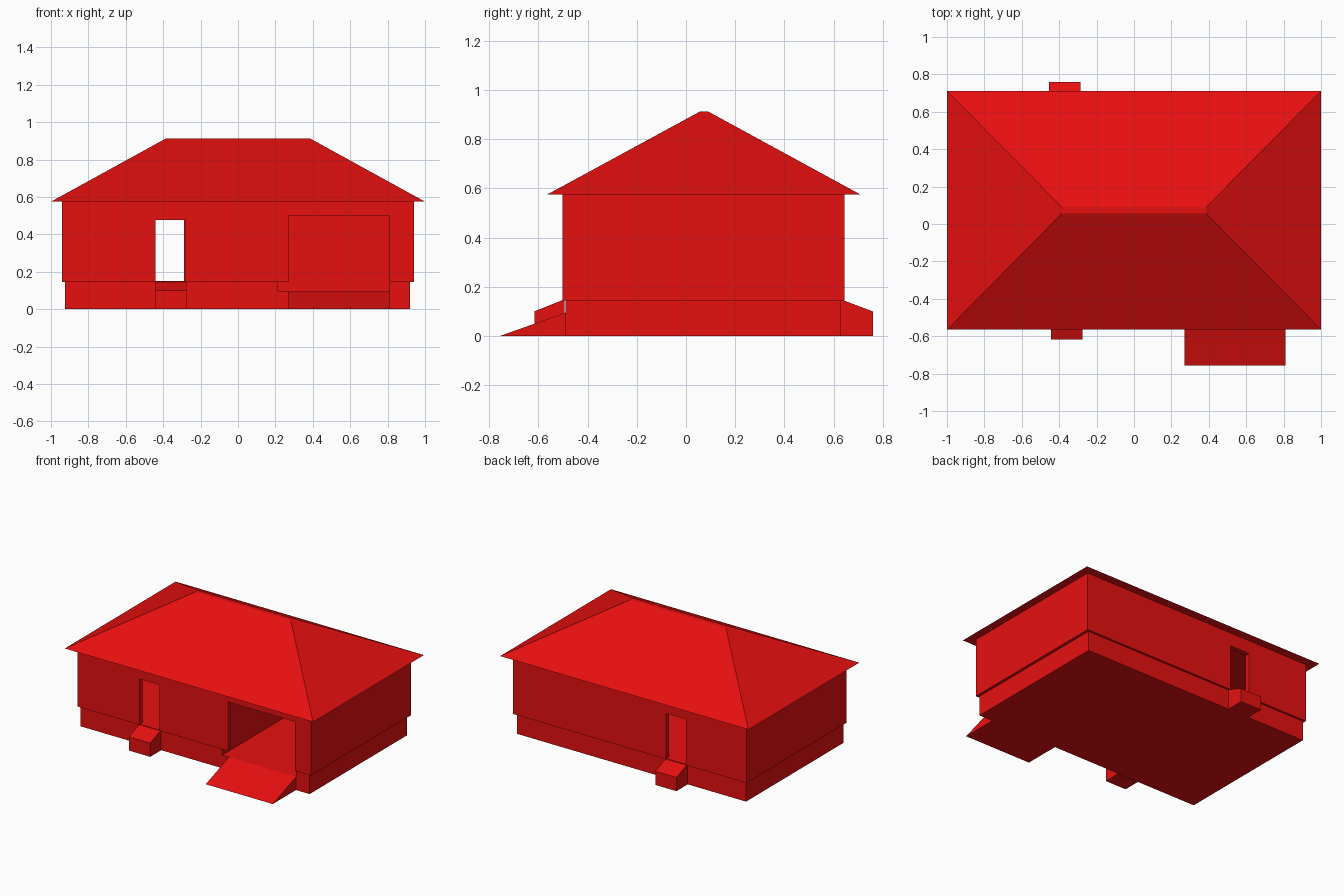
import bpy
import bmesh

cube = bpy.data.objects.get("Cube")
if cube:
    bpy.data.objects.remove(cube, do_unlink=True)

red = bpy.data.materials.new("red")
red.use_nodes = True
red.diffuse_color = (0.8, 0.005, 0.005, 1)
red.node_tree.nodes["Principled BSDF"].inputs["Base Color"].default_value = red.diffuse_color


def loft(name, bottom, top):
    """Solid between two rectangles, each given as (x0, x1, y0, y1, z)."""
    bm = bmesh.new()
    rings = []
    for x0, x1, y0, y1, z in (bottom, top):
        rings.append([bm.verts.new((x, y, z)) for x, y in
                      ((x0, y0), (x1, y0), (x1, y1), (x0, y1))])
    low, high = rings
    bm.faces.new(low[::-1])
    bm.faces.new(high)
    for i in range(4):
        j = (i + 1) % 4
        bm.faces.new((low[i], low[j], high[j], high[i]))
    return finish(name, bm)


def box(name, x, y, z):
    return loft(name, (*x, *y, z[0]), (*x, *y, z[1]))


def extrude_side(name, profile, x0, x1):
    """Sweep a (y, z) profile along x."""
    bm = bmesh.new()
    face = bm.faces.new([bm.verts.new((x0, y, z)) for y, z in profile])
    out = bmesh.ops.extrude_face_region(bm, geom=[face])
    moved = [v for v in out["geom"] if isinstance(v, bmesh.types.BMVert)]
    bmesh.ops.translate(bm, vec=(x1 - x0, 0, 0), verts=moved)
    # the starting cap is kept by the extrusion only on closed solids
    if face not in bm.faces:
        bm.faces.new([v for v in bm.verts if v not in moved])
    bmesh.ops.recalc_face_normals(bm, faces=bm.faces)
    return finish(name, bm)


def finish(name, bm):
    mesh = bpy.data.meshes.new(name)
    bm.to_mesh(mesh)
    bm.free()
    mesh.materials.append(red)
    obj = bpy.data.objects.new(name, mesh)
    bpy.context.collection.objects.link(obj)
    return obj


def carve(obj, *spaces):
    """Cut box-shaped spaces out of an object."""
    cutters = [box("cutter", *space) for space in spaces]
    for cutter in cutters:
        mod = obj.modifiers.new("cut", "BOOLEAN")
        mod.operation = "DIFFERENCE"
        mod.solver = "EXACT"
        mod.object = cutter
    bpy.context.view_layer.update()
    graph = bpy.context.evaluated_depsgraph_get()
    mesh = bpy.data.meshes.new_from_object(obj.evaluated_get(graph))
    obj.modifiers.clear()
    obj.data = mesh
    for cutter in cutters:
        bpy.data.objects.remove(cutter, do_unlink=True)


# Foundation with a lowered garage floor
foundation = box("foundation", (-0.925, 0.92), (-0.49, 0.63), (0, 0.145))
carve(foundation, ((0.215, 0.81), (-0.6, 0.605), (0.095, 0.3)))

# Hollow walls: living room, garage, two doorways and the garage opening
walls = box("walls", (-0.94, 0.94), (-0.503, 0.645), (0.145, 0.575))
carve(walls,
      ((-0.905, 0.18), (-0.468, 0.61), (0.15, 0.7)),
      ((0.215, 0.905), (-0.468, 0.61), (0.05, 0.7)),
      ((-0.44, -0.28), (-0.6, -0.4), (0.15, 0.478)),
      ((-0.45, -0.29), (0.55, 0.75), (0.15, 0.478)),
      ((0.27, 0.81), (-0.6, -0.4), (0.05, 0.502)))

# Hipped roof with a narrow flat ridge
loft("roof", (-1, 1, -0.565, 0.71, 0.575), (-0.385, 0.385, 0.057, 0.09, 0.913))

# Sloped door steps and the garage ramp
extrude_side("front_step", [(-0.617, 0), (-0.495, 0), (-0.495, 0.149), (-0.617, 0.1)],
             -0.445, -0.275)
extrude_side("back_step", [(0.76, 0), (0.63, 0), (0.63, 0.149), (0.76, 0.1)],
             -0.455, -0.285)
extrude_side("garage_ramp", [(-0.757, 0), (-0.49, 0), (-0.49, 0.095)], 0.27, 0.81)
